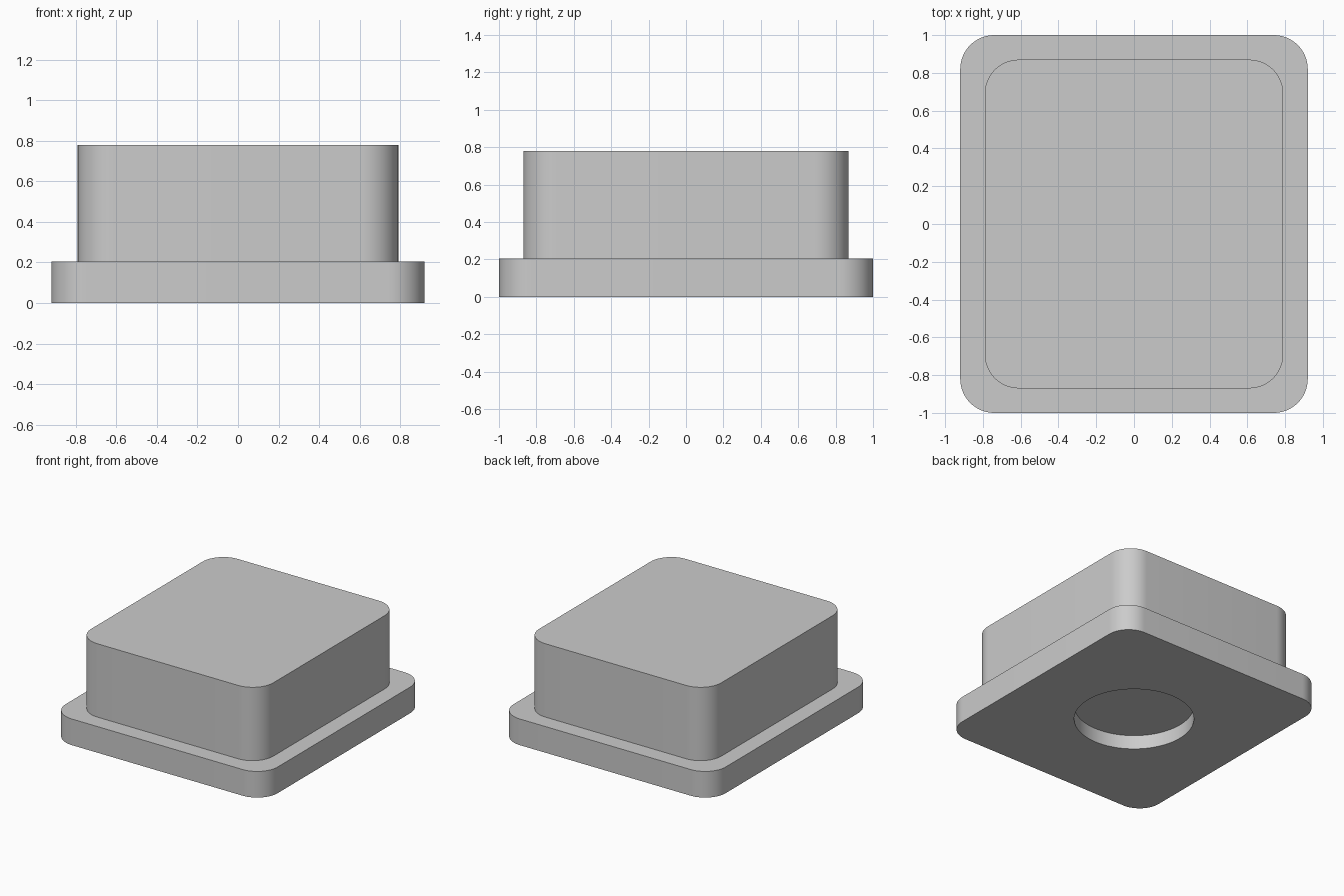
import bpy
import bmesh
from math import cos, sin, pi, radians

if "Cube" in bpy.data.objects:
    bpy.data.objects.remove(bpy.data.objects["Cube"], do_unlink=True)

STEPS = 16  # points per rounded corner


def material(name, rgb):
    mat = bpy.data.materials.new(name)
    mat.use_nodes = True
    color = (*rgb, 1.0)
    mat.diffuse_color = color
    mat.node_tree.nodes["Principled BSDF"].inputs["Base Color"].default_value = color
    return mat


def rounded_ring(hx, hy, r, z):
    """Rounded rectangle outline, counter-clockwise."""
    points = []
    for k, (sx, sy) in enumerate([(1, 1), (-1, 1), (-1, -1), (1, -1)]):
        for j in range(STEPS):
            a = pi / 2 * (k + j / (STEPS - 1))
            points.append((sx * (hx - r) + r * cos(a), sy * (hy - r) + r * sin(a), z))
    return points


def circle_ring(r, z):
    """Circle with as many points as a rounded ring, so the two can be joined."""
    n = 4 * STEPS
    return [(r * cos(2 * pi * (i + 0.5) / n), r * sin(2 * pi * (i + 0.5) / n), z)
            for i in range(n)]


def loft(name, rings, mat):
    """Join successive rings with quads and cap both ends."""
    bm = bmesh.new()
    loops = [[bm.verts.new(p) for p in ring] for ring in rings]
    for low, high in zip(loops, loops[1:]):
        for i in range(len(low)):
            j = (i + 1) % len(low)
            bm.faces.new((low[i], low[j], high[j], high[i]))
    bm.faces.new(loops[0][::-1])
    bm.faces.new(loops[-1])
    bmesh.ops.recalc_face_normals(bm, faces=bm.faces)
    mesh = bpy.data.meshes.new(name)
    bm.to_mesh(mesh)
    bm.free()
    mesh.materials.append(mat)
    obj = bpy.data.objects.new(name, mesh)
    bpy.context.collection.objects.link(obj)
    bpy.ops.object.select_all(action="DESELECT")
    obj.select_set(True)
    bpy.context.view_layer.objects.active = obj
    bpy.ops.object.shade_smooth_by_angle(angle=radians(30))
    return obj


grey = material("light grey", (0.6, 0.6, 0.6))

# One solid: round recess underneath, flange around it, raised block on top
loft("flanged_block", [
    circle_ring(0.43, 0.11),
    circle_ring(0.43, 0.0),
    rounded_ring(0.92, 1.0, 0.18, 0.0),
    rounded_ring(0.92, 1.0, 0.18, 0.205),
    rounded_ring(0.79, 0.87, 0.18, 0.205),
    rounded_ring(0.79, 0.87, 0.18, 0.78),
], grey)
